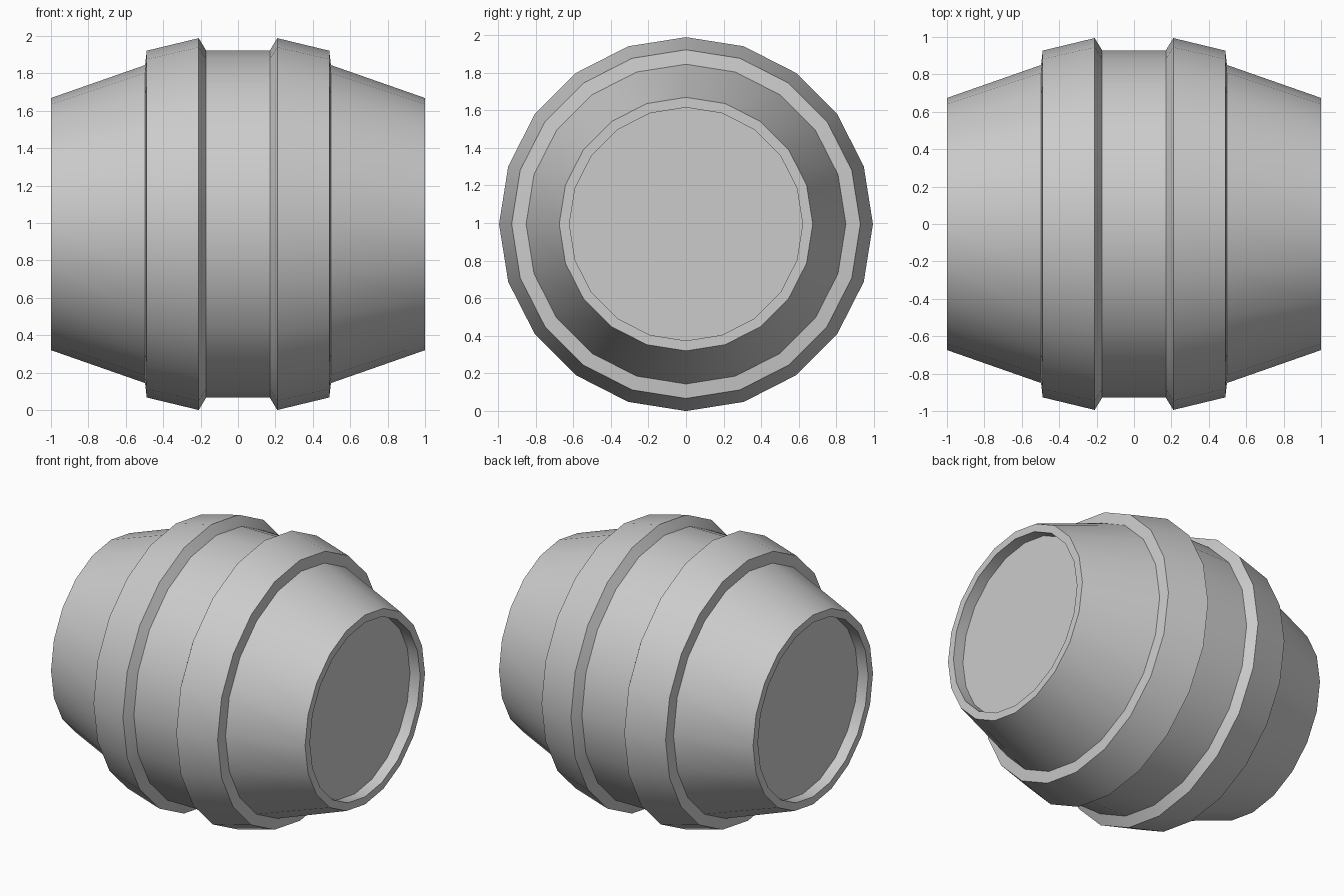
import bpy, bmesh, math

if "Cube" in bpy.data.objects:
    bpy.data.objects.remove(bpy.data.objects["Cube"])

SIDES = 20
R_MAX = 0.994

# Half profile (x, radius): middle, raised hoop, tapered staves, rim, recessed lid
half = [(0.17, 0.928), (0.21, R_MAX), (0.488, 0.927), (0.497, 0.85),
        (1.0, 0.674), (1.0, 0.62), (0.92, 0.62)]
profile = [(-x, r) for x, r in reversed(half)] + half

# Barrel: profile revolved about the x axis
bm = bmesh.new()
rings = []
for x, r in profile:
    ring = []
    for i in range(SIDES):
        a = 2 * math.pi * i / SIDES
        ring.append(bm.verts.new((x, r * math.cos(a), r * math.sin(a))))
    rings.append(ring)
for a, b in zip(rings, rings[1:]):
    for i in range(SIDES):
        j = (i + 1) % SIDES
        bm.faces.new((a[i], a[j], b[j], b[i]))

# Flat lids inside both rims
bm.faces.new(rings[0])
bm.faces.new(rings[-1])
bmesh.ops.recalc_face_normals(bm, faces=bm.faces)

mesh = bpy.data.meshes.new("barrel")
bm.to_mesh(mesh)
bm.free()
barrel = bpy.data.objects.new("barrel", mesh)
barrel.location.z = R_MAX
bpy.context.collection.objects.link(barrel)

# Smooth around the staves, sharp at hoops and rims
bpy.context.view_layer.objects.active = barrel
barrel.select_set(True)
bpy.ops.object.shade_smooth_by_angle(angle=math.radians(30))
